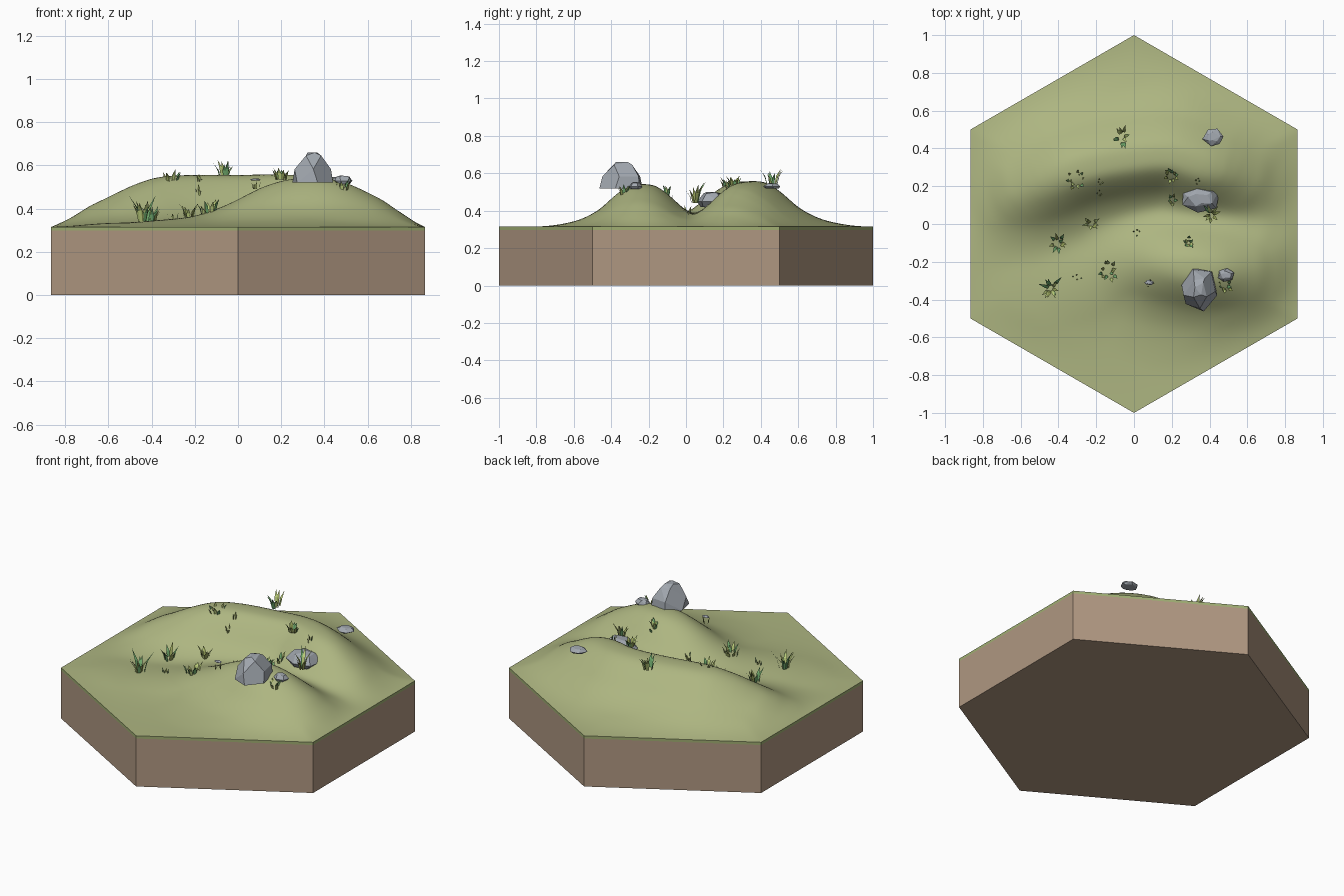
import bpy, bmesh, math, random
from mathutils import Vector

if "Cube" in bpy.data.objects:
    bpy.data.objects.remove(bpy.data.objects["Cube"])

random.seed(7)
TOP = 0.315


def material(name, rgb):
    m = bpy.data.materials.new(name)
    m.diffuse_color = (*rgb, 1)
    m.use_nodes = True
    m.node_tree.nodes["Principled BSDF"].inputs["Base Color"].default_value = m.diffuse_color
    return m


turf = material("turf_green", (0.42, 0.465, 0.22))
rim = material("rim_green", (0.35, 0.42, 0.17))
soil = material("soil_brown", (0.43, 0.31, 0.22))
stone = material("stone_grey", (0.36, 0.39, 0.43))
blades = [material("grass_yellow_green", (0.50, 0.62, 0.20)),
          material("grass_olive", (0.30, 0.36, 0.10)),
          material("grass_green", (0.16, 0.40, 0.15))]


def finish(bm, name, mats, smooth=None):
    me = bpy.data.meshes.new(name)
    bm.to_mesh(me)
    bm.free()
    ob = bpy.data.objects.new(name, me)
    bpy.context.collection.objects.link(ob)
    for m in mats:
        me.materials.append(m)
    if smooth:
        bpy.context.view_layer.objects.active = ob
        ob.select_set(True)
        bpy.ops.object.shade_smooth_by_angle(angle=math.radians(smooth))
        ob.select_set(False)
    return ob


def curve(x, pts):
    """Smooth interpolation through (x, value) points."""
    if x <= pts[0][0]:
        return pts[0][1]
    for i in range(len(pts) - 1):
        (a, va), (b, vb) = pts[i], pts[i + 1]
        if x <= b:
            p0, p3 = pts[max(i - 1, 0)], pts[min(i + 2, len(pts) - 1)]
            t = (x - a) / (b - a)
            ma = (vb - p0[1]) / (b - p0[0]) * (b - a) if i else 0
            mb = (p3[1] - va) / (p3[0] - a) * (b - a) if i + 2 < len(pts) else 0
            return ((2*t**3 - 3*t*t + 1) * va + (t**3 - 2*t*t + t) * ma
                    + (3*t*t - 2*t**3) * vb + (t**3 - t*t) * mb)
    return pts[-1][1]


# ridge crests as x -> y and x -> height, with a falloff across them
PROFILE = [(0, 1), (.08, .96), (.16, .74), (.25, .42), (.35, .2), (.45, .09), (.58, .02), (.7, 0)]
FALL = [max(0, curve(i / 200, PROFILE)) for i in range(142)] + [0]


def ridge(ys, hs, x0, x1, steep):
    n = 36
    xs = [x0 + (x1 - x0) * i / n for i in range(n + 1)]
    return [(x, curve(x, ys), curve(x, hs)) for x in xs], steep


NORTH = ridge([(-.65, .13), (-.5, .18), (-.3, .28), (0, .34), (.2, .35), (.38, .29), (.6, .22)],
              [(-.65, .07), (-.5, .15), (-.4, .205), (-.3, .236), (0, .241), (.25, .241),
               (.38, .22), (.48, .16), (.6, .08)], -.65, .6, (1.3, 1))
SOUTH = ridge([(-.5, -.38), (-.3, -.33), (-.1, -.26), (.1, -.21), (.4, -.24), (.6, -.25)],
              [(-.5, .02), (-.3, .032), (-.1, .055), (0, .085), (.1, .135), (.2, .195),
               (.3, .225), (.4, .22), (.5, .175), (.6, .11)], -.5, .6, (1.12, 1.15))


def lift(x, y, data):
    pts, (steep_s, steep_n) = data
    best = 0
    for px, py, ph in pts:
        dy = (y - py) * (steep_s if y < py else steep_n)
        d = math.hypot(x - px, dy) * 200
        if d < 141:
            i = int(d)
            best = max(best, ph * (FALL[i] + (FALL[i + 1] - FALL[i]) * (d - i)))
    return best


def height(x, y):
    h = (lift(x, y, NORTH) ** 3 + lift(x, y, SOUTH) ** 3) ** (1 / 3)
    # flatten at the tile border
    edge = .866 - max(abs(x), abs(x * .5 + y * .866), abs(x * .5 - y * .866))
    t = min(1, max(0, edge / .2))
    return TOP + h * t * (2 - t)


def corner(i):
    a = math.radians(90 + 60 * i)
    return Vector((math.cos(a), math.sin(a), 0))


# terrain: triangulated hexagon displaced by the hills
bm = bmesh.new()
N = 44
for s in range(6):
    A, B = corner(s) / N, corner(s + 1) / N
    grid = {}
    for i in range(N + 1):
        for j in range(N + 1 - i):
            p = A * i + B * j
            grid[i, j] = bm.verts.new((p.x, p.y, height(p.x, p.y)))
    for i in range(N):
        for j in range(N - i):
            bm.faces.new((grid[i, j], grid[i + 1, j], grid[i, j + 1]))
            if i + j < N - 1:
                bm.faces.new((grid[i + 1, j], grid[i + 1, j + 1], grid[i, j + 1]))
bmesh.ops.remove_doubles(bm, verts=bm.verts, dist=1e-4)
inner = [v for v in bm.verts if not v.is_boundary]
for _ in range(2):
    bmesh.ops.smooth_vert(bm, verts=inner, factor=.5, use_axis_z=True)
finish(bm, "grassy_hills", [turf], 60)


# hexagonal base block and turf edge band
def hex_band(name, z0, z1, mat, caps):
    bm = bmesh.new()
    lo = [bm.verts.new(corner(i) + Vector((0, 0, z0))) for i in range(6)]
    hi = [bm.verts.new(corner(i) + Vector((0, 0, z1))) for i in range(6)]
    for i in range(6):
        j = (i + 1) % 6
        bm.faces.new((lo[i], lo[j], hi[j], hi[i]))
    if caps:
        bm.faces.new(lo[::-1])
    finish(bm, name, [mat])


hex_band("soil_base", 0, .298, soil, True)
hex_band("turf_edge", .298, TOP, rim, False)


# faceted rocks: hull of jittered rings
def rock(name, x, y, rx, ry, z0, h, turn, rings):
    bm = bmesh.new()
    for f, r, n in rings:
        for i in range(n):
            a = turn + math.tau * i / n + random.uniform(-.2, .2)
            k = r * random.uniform(.92, 1.06)
            bm.verts.new((x + rx * k * math.cos(a), y + ry * k * math.sin(a), z0 + h * f))
    bmesh.ops.convex_hull(bm, input=bm.verts)
    loose = [v for v in bm.verts if not v.link_faces]
    bmesh.ops.delete(bm, geom=loose, context='VERTS')
    bmesh.ops.dissolve_limit(bm, angle_limit=math.radians(14), verts=bm.verts, edges=bm.edges)
    bmesh.ops.recalc_face_normals(bm, faces=bm.faces)
    finish(bm, name, [stone])


TALL = [(0, 1.02, 6), (.45, .88, 5), (.9, .5, 4), (1, .3, 3)]
LOW = [(0, .8, 5), (.35, 1.03, 6), (.9, .65, 5), (1, .35, 3)]
rock("large_rock", .35, -.34, .10, .125, .52, .14, .9, TALL)
rock("gully_rock", .355, .14, .105, .08, .42, .08, .5, LOW)
rock("back_rock", .42, .46, .055, .045, .52, .028, .2, LOW)
rock("side_rock", .485, -.27, .046, .038, .515, .038, .5, LOW)
rock("flat_pebble", .08, -.31, .024, .014, .53, .01, 0, LOW)


# grass clumps: bent tapering blades
def clump(name, x, y, radius, tall, count, base=None, width=.011, lean=.35):
    bm = bmesh.new()
    for i in range(count):
        a = math.tau * i / count + random.uniform(-.4, .4)
        r = radius * random.uniform(.1, .65)
        out = Vector((math.cos(a), math.sin(a), 0))
        side = Vector((-out.y, out.x, 0)) * width
        px, py = x + out.x * r, y + out.y * r
        root = Vector((px, py, base or height(px, py) - .006))
        h = tall * random.uniform(.6, 1.05)
        mid = root + out * h * lean * .4 + Vector((0, 0, h * .55))
        tip = root + out * h * lean * 1.3 + Vector((0, 0, h))
        v = [bm.verts.new(p) for p in (root - side * .6, root + side * .6,
                                       mid + side * .8, mid - side * .8, tip)]
        for f in (bm.faces.new(v[:4]), bm.faces.new((v[3], v[2], v[4]))):
            f.material_index = random.Random(i * 5 + int(x * 100)).randrange(3)
    finish(bm, name, blades)


CLUMPS = [(-.06, .46, .045, .085, 10, .54), (-.31, .23, .055, .06, 11, .52),
          (.20, .26, .05, .055, 10, .535), (.20, .125, .03, .045, 6), (.41, .05, .04, .11, 8, .44),
          (-.23, 0, .035, .075, 7), (.29, -.10, .045, .05, 9), (-.40, -.10, .045, .085, 9),
          (-.44, -.34, .05, .125, 11), (-.13, -.25, .065, .065, 12), (.485, -.33, .035, .065, 8, .48)]
for k, c in enumerate(CLUMPS):
    clump(f"grass_clump_{k + 1}", *c)

# tiny sprigs
SPRIGS = [(-.18, .22, .525), (-.18, .16, None), (.08, -.31, .49), (.02, -.04, None),
          (.34, .23, None), (-.30, -.28, None)]
for k, (x, y, z) in enumerate(SPRIGS):
    clump(f"sprig_{k + 1}", x, y, .03, .04, 4, z, .005, .2)
